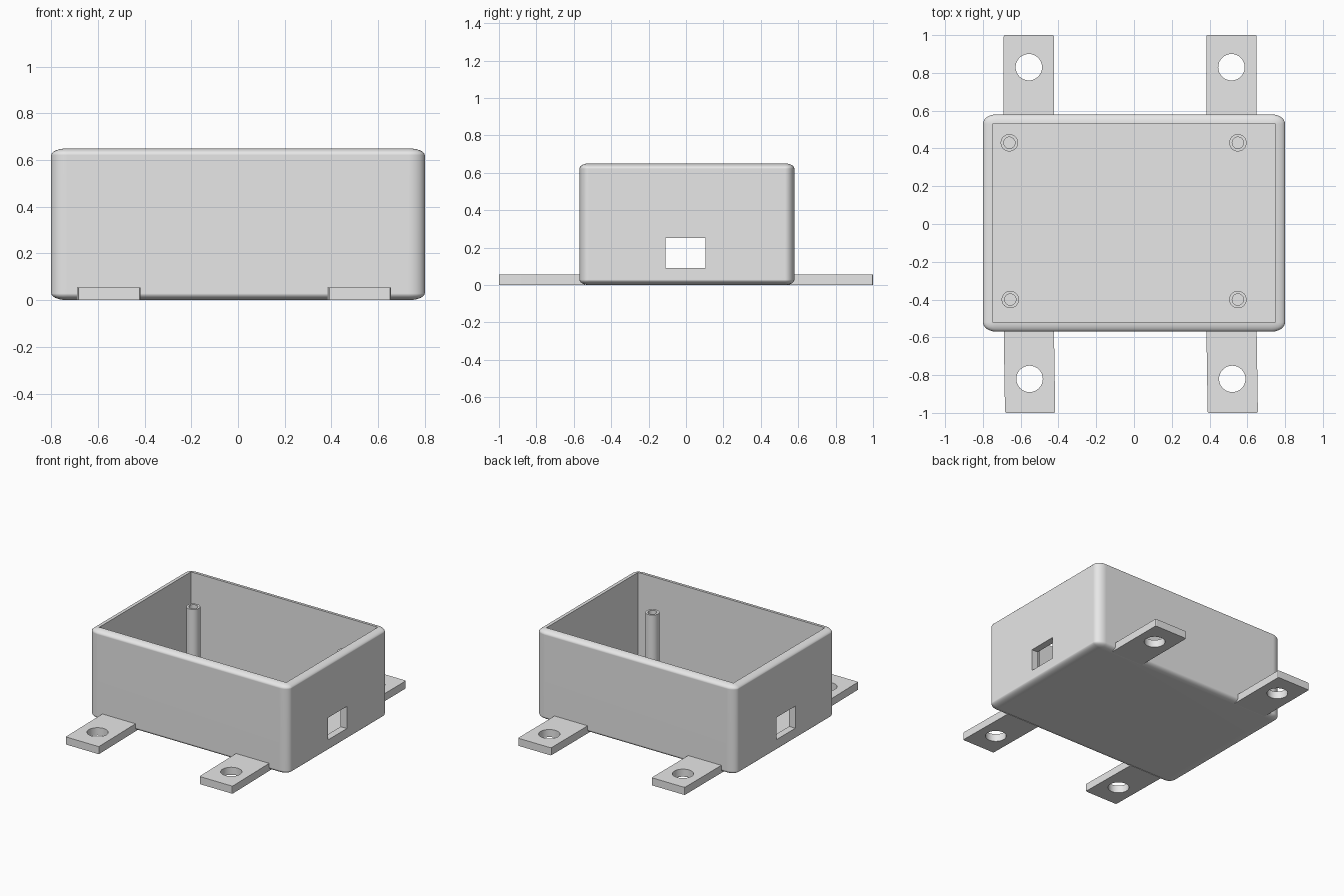
import bpy
import bmesh
import math

if "Cube" in bpy.data.objects:
    bpy.data.objects.remove(bpy.data.objects["Cube"])

gray = bpy.data.materials.new("plain gray")
gray.diffuse_color = (0.8, 0.8, 0.8, 1)
gray.use_nodes = True
gray.node_tree.nodes["Principled BSDF"].inputs["Base Color"].default_value = gray.diffuse_color


def finish(name, bm):
    """Turn a bmesh into a named gray object."""
    bmesh.ops.recalc_face_normals(bm, faces=bm.faces[:])
    mesh = bpy.data.meshes.new(name)
    bm.to_mesh(mesh)
    bm.free()
    mesh.materials.append(gray)
    obj = bpy.data.objects.new(name, mesh)
    bpy.context.collection.objects.link(obj)
    return obj


def block(name, lo, hi, bevel=0.0):
    """Box between two corners; the bevel is a share of each half size."""
    bm = bmesh.new()
    bmesh.ops.create_cube(bm, size=2)
    if bevel:
        bmesh.ops.bevel(bm, geom=bm.edges[:], offset=bevel, segments=6,
                        profile=0.5, affect='EDGES')
    for v in bm.verts:
        for i in range(3):
            v.co[i] = (lo[i] + hi[i]) / 2 + v.co[i] * (hi[i] - lo[i]) / 2
    return finish(name, bm)


def cylinder(name, x, y, z0, z1, radius):
    bm = bmesh.new()
    bmesh.ops.create_cone(bm, cap_ends=True, segments=32,
                          radius1=radius, radius2=radius, depth=z1 - z0)
    bmesh.ops.translate(bm, verts=bm.verts[:], vec=(x, y, (z0 + z1) / 2))
    return finish(name, bm)


def activate(obj):
    bpy.ops.object.select_all(action='DESELECT')
    obj.select_set(True)
    bpy.context.view_layer.objects.active = obj


def cut(obj, cutter):
    """Subtract the cutter, then remove it."""
    cutter.hide_render = True
    mod = obj.modifiers.new("cut", 'BOOLEAN')
    mod.operation = 'DIFFERENCE'
    mod.solver = 'EXACT'
    mod.object = cutter
    activate(obj)
    bpy.ops.object.modifier_apply(modifier=mod.name)
    bpy.data.objects.remove(cutter)


def smooth(obj):
    activate(obj)
    bpy.ops.object.shade_smooth_by_angle(angle=math.radians(30))
    mod = obj.modifiers.new("even shading", 'WEIGHTED_NORMAL')
    mod.keep_sharp = True


# Open box with rounded edges and a window through both ends
box = block("box", (-0.8, -0.57, 0), (0.8, 0.58, 0.65), bevel=0.088)
cut(box, block("cavity", (-0.75, -0.52, 0.05), (0.75, 0.53, 0.9)))
cut(box, block("window", (-1, -0.11, 0.09), (1, 0.105, 0.25)))
smooth(box)

# Hollow posts standing on the floor
for x, y in ((-0.66, 0.43), (0.55, 0.43), (-0.655, -0.40), (0.55, -0.40)):
    post = cylinder("post", x, y, 0.045, 0.46, 0.046)
    cut(post, cylinder("post_bore", x, y, 0.051, 0.6, 0.03))
    smooth(post)

# Mounting tabs with screw holes; the front pair is slightly skewed
for name, x, side, skew in (("back_left_tab", -0.557, 1, 0),
                            ("back_right_tab", 0.516, 1, 0),
                            ("front_left_tab", -0.557, -1, 0.007),
                            ("front_right_tab", 0.516, -1, 0.007)):
    bm = bmesh.new()
    outline = [(x - 0.133, 0.54 * side), (x + 0.133, 0.54 * side),
               (x + 0.133 + skew, side), (x - 0.133 + skew, side)]
    base = bm.faces.new([bm.verts.new((px, py, 0)) for px, py in outline])
    grown = bmesh.ops.extrude_face_region(bm, geom=[base])
    top = [v for v in grown["geom"] if isinstance(v, bmesh.types.BMVert)]
    bmesh.ops.translate(bm, verts=top, vec=(0, 0, 0.055))
    # Slightly rounded tip corners
    tips = [e for e in bm.edges
            if abs(e.verts[0].co.z - e.verts[1].co.z) > 0.01
            and abs(e.verts[0].co.y) > 0.9]
    bmesh.ops.bevel(bm, geom=tips, offset=0.008, segments=3,
                    profile=0.5, affect='EDGES')
    tab = finish(name, bm)
    hole_y = 0.83 if side > 0 else -0.82
    cut(tab, cylinder("screw_hole", x + skew * 0.6, hole_y, -0.1, 0.2, 0.07))
    smooth(tab)
